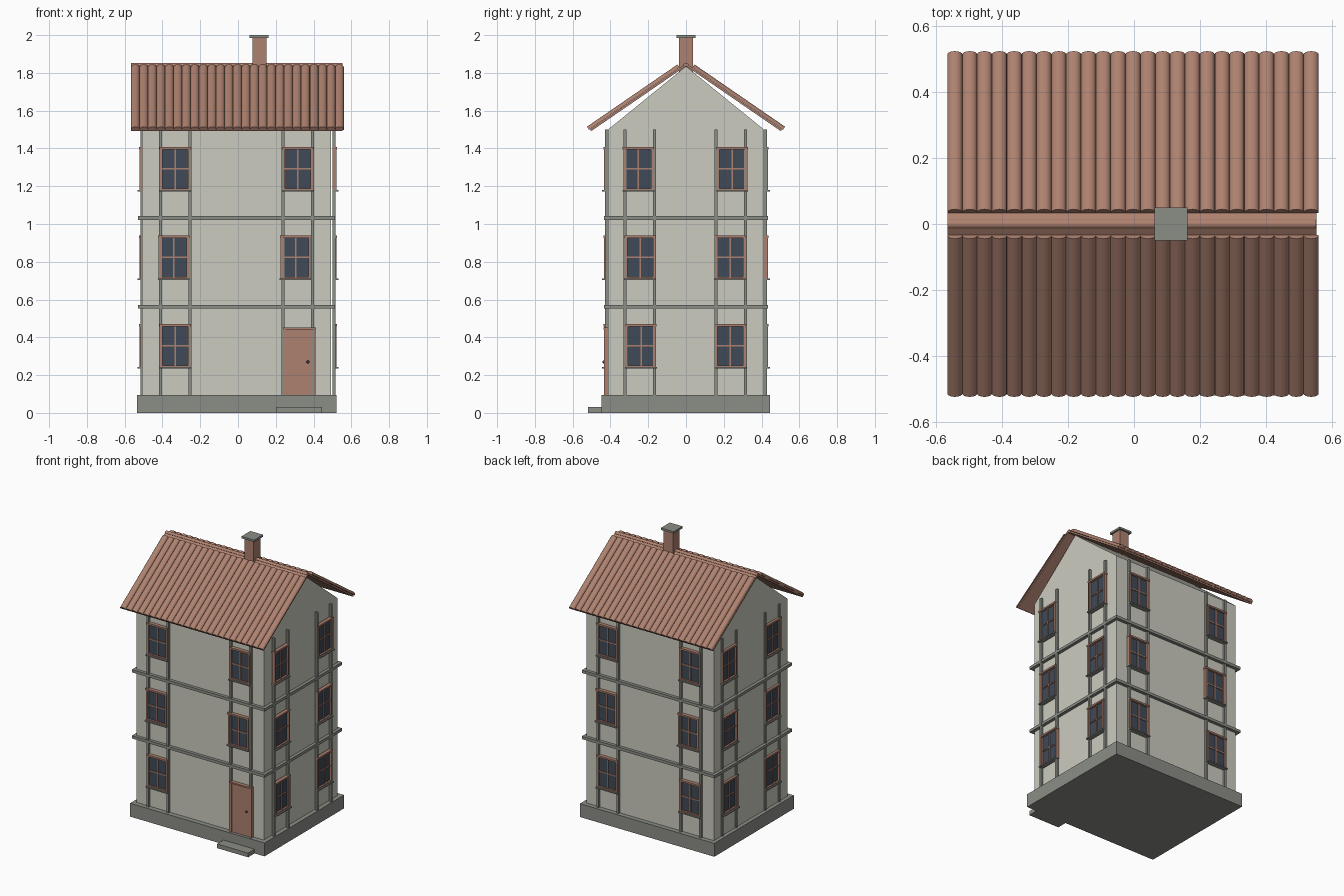
import bpy, bmesh, math
from mathutils import Matrix, Vector

cube = bpy.data.objects.get("Cube")
if cube:
    bpy.data.objects.remove(cube, do_unlink=True)


def material(name, rgb):
    m = bpy.data.materials.new(name)
    m.use_nodes = True
    m.diffuse_color = (*rgb, 1)
    m.node_tree.nodes["Principled BSDF"].inputs["Base Color"].default_value = (*rgb, 1)
    return m


PLASTER = material("plaster", (0.60, 0.60, 0.53))
STONE = material("grey_stone", (0.26, 0.27, 0.24))
CLAY = material("terracotta", (0.42, 0.22, 0.16))
GLASS = material("dark_glass", (0.05, 0.068, 0.095))
IRON = material("dark_iron", (0.06, 0.05, 0.045))

CX = -0.008                 # middle of the house along x
HALF_X, HALF_Y = 0.5, 0.413  # wall half sizes
BASE, EAVE, PEAK = 0.095, 1.5, 1.835


def finish(name, bm, mats, smooth=False):
    bmesh.ops.recalc_face_normals(bm, faces=bm.faces)
    me = bpy.data.meshes.new(name)
    bm.to_mesh(me)
    bm.free()
    for m in mats:
        me.materials.append(m)
    ob = bpy.data.objects.new(name, me)
    bpy.context.collection.objects.link(ob)
    if smooth:
        bpy.ops.object.select_all(action='DESELECT')
        ob.select_set(True)
        bpy.context.view_layer.objects.active = ob
        bpy.ops.object.shade_smooth_by_angle(angle=math.radians(40))
    return ob


def add_box(bm, lo, hi, mat=0, matrix=Matrix()):
    lo, hi = Vector(lo), Vector(hi)
    scale = Matrix.Diagonal((*(hi - lo), 1))
    made = bmesh.ops.create_cube(bm, size=1, matrix=matrix @ Matrix.Translation((lo + hi) / 2) @ scale)
    for f in {f for v in made["verts"] for f in v.link_faces}:
        f.material_index = mat


def box(name, lo, hi, mat):
    bm = bmesh.new()
    add_box(bm, lo, hi)
    return finish(name, bm, [mat])


def extrude(name, outline, vector, mat, smooth=False):
    """Solid made by pushing a closed outline along a vector."""
    bm = bmesh.new()
    face = bm.faces.new([bm.verts.new(p) for p in outline])
    ext = bmesh.ops.extrude_face_region(bm, geom=[face], use_keep_orig=True)
    verts = [g for g in ext["geom"] if isinstance(g, bmesh.types.BMVert)]
    bmesh.ops.translate(bm, verts=verts, vec=vector)
    return finish(name, bm, [mat], smooth)


# Plinth, doorstep and walls
box("plinth", (-0.535, -0.448, 0), (0.522, 0.446, BASE), STONE)
box("doorstep", (0.2, -0.52, 0), (0.444, -0.44, 0.03), STONE)
box("walls", (CX - HALF_X, -HALF_Y, BASE), (CX + HALF_X, HALF_Y, EAVE), PLASTER)
gable = [(CX - HALF_X, -HALF_Y, EAVE), (CX - HALF_X, HALF_Y, EAVE), (CX - HALF_X, 0, PEAK)]
extrude("gables", gable, (2 * HALF_X, 0, 0), PLASTER)

# Floor bands around the house
for name, z in (("lower_band", 0.562), ("upper_band", 1.032)):
    box(name, (CX - HALF_X - 0.022, -HALF_Y - 0.022, z - 0.01),
        (CX + HALF_X + 0.022, HALF_Y + 0.022, z + 0.01), STONE)


def add_frame(bm, u, z0, z1, half, depth, bar, mat, matrix, bottom=True):
    """Rectangular frame standing out of a wall."""
    for s in (-1, 1):
        a, b = sorted((u + s * half, u + s * (half - bar)))
        add_box(bm, (a, -depth, z0), (b, 0, z1), mat, matrix)
    add_box(bm, (u - half - 0.003, -depth - 0.003, z1 - bar), (u + half + 0.003, 0, z1), mat, matrix)
    if bottom:
        add_box(bm, (u - half, -depth, z0), (u + half, 0, z0 + bar), mat, matrix)


def window(name, u, z, matrix):
    bm = bmesh.new()
    half, tall = 0.08, 0.115
    add_frame(bm, u, z - tall, z + tall, half, 0.022, 0.012, 0, matrix)
    add_box(bm, (u - half + 0.005, -0.009, z - tall + 0.005), (u + half - 0.005, 0, z + tall - 0.005), 1, matrix)
    add_box(bm, (u - 0.004, -0.015, z - tall), (u + 0.004, 0, z + tall), 0, matrix)
    add_box(bm, (u - half, -0.015, z - 0.004), (u + half, 0, z + 0.004), 0, matrix)
    add_box(bm, (u - half - 0.004, -0.031, z - tall - 0.004), (u + half + 0.004, 0, z - tall + 0.004), 2, matrix)
    finish(name, bm, [CLAY, GLASS, STONE])


# Facades: posts and windows, each built as a front wall and turned into place
FLOORS = (0.355, 0.823, 1.292)
long_cols = ((-0.325, 0.325), (-0.332, 0.313), (-0.325, 0.325))
short_cols = ((-0.238, 0.235), (-0.243, 0.233), (-0.252, 0.245))
for i, side in enumerate(("front", "left", "back", "right")):
    wide = i % 2 == 0
    dist = HALF_Y if wide else HALF_X
    matrix = (Matrix.Translation((CX if wide else 0, 0, 0))
              @ Matrix.Rotation(i * math.pi / 2, 4, 'Z') @ Matrix.Translation((0, -dist, 0)))
    bm = bmesh.new()
    for mid in ((-0.325, 0.325) if wide else (-0.245, 0.238)):
        for off in (-0.078, 0.078):
            u = mid + off
            add_box(bm, (u - 0.008, -0.016, BASE), (u + 0.008, 0, EAVE), 0, matrix)
    finish(side + "_posts", bm, [STONE])
    for floor, z in enumerate(FLOORS):
        for col, u in enumerate((long_cols if wide else short_cols)[floor]):
            if side == "front" and floor == 0 and col == 1:
                continue
            window(f"{side}_window_{floor}_{col}", u, z, matrix)

# Door with frame and knob
bm = bmesh.new()
front = Matrix.Translation((0, -HALF_Y, 0))
add_frame(bm, 0.326, BASE, 0.452, 0.084, 0.022, 0.01, 0, front, bottom=False)
add_box(bm, (0.25, -0.016, BASE), (0.402, 0, 0.445), 0, front)
finish("door", bm, [CLAY])
bm = bmesh.new()
bmesh.ops.create_uvsphere(bm, u_segments=12, v_segments=8, radius=0.008,
                          matrix=Matrix.Translation((0.37, -HALF_Y - 0.022, 0.27)))
finish("door_knob", bm, [IRON], True)

# Roof boards
X0, X1, RIDGE = -0.566, 0.56, 1.85
pitch = math.radians(34.5)
c, s = math.cos(pitch), math.sin(pitch)


def on_roof(side, x, t, h):
    """Point at distance t down the slope and height h above the boards."""
    return Vector((x, side * (t * c + h * s), RIDGE - t * s + h * c))


thick = 0.011
inner = thick * math.tan(pitch)
boards = [on_roof(1, X0, 0, 0), on_roof(1, X0, 0.617, 0), on_roof(1, X0, 0.617, -thick),
          on_roof(1, X0, inner, -thick), on_roof(-1, X0, 0.617, -thick), on_roof(-1, X0, 0.617, 0)]
extrude("roof_boards", boards, (X1 - X0 - 0.006, 0, 0), CLAY)

# Rounded tile rows on both slopes
ROWS, STEPS = 25, 8
width = (X1 - X0) / ROWS
for name, side in (("front_tiles", -1), ("back_tiles", 1)):
    top = 0.04
    outline = [on_roof(side, X1, top, 0.001), on_roof(side, X0, top, 0.001)]
    for row in range(ROWS):
        for k in range(STEPS + (row == ROWS - 1)):
            a = math.pi * k / STEPS
            x = X0 + width * (row + 0.5 - 0.5 * math.cos(a))
            outline.append(on_roof(side, x, top, 0.004 + 0.017 * math.sin(a)))
    run = on_roof(side, 0, 0.622, 0) - on_roof(side, 0, top, 0)
    extrude(name, outline, run, CLAY, True)

# Ridge roll
roll = [(X0, 0.014 * math.cos(a), RIDGE - 0.007 + 0.011 * math.sin(a))
        for a in (math.tau * k / 10 for k in range(10))]
extrude("ridge_roll", roll, (X1 - X0 - 0.008, 0, 0), CLAY, True)

# Chimney
box("chimney_stack", (0.077, -0.038, 1.79), (0.15, 0.038, 1.987), CLAY)
box("chimney_cap", (0.062, -0.05, 1.986), (0.162, 0.05, 2.0), STONE)
